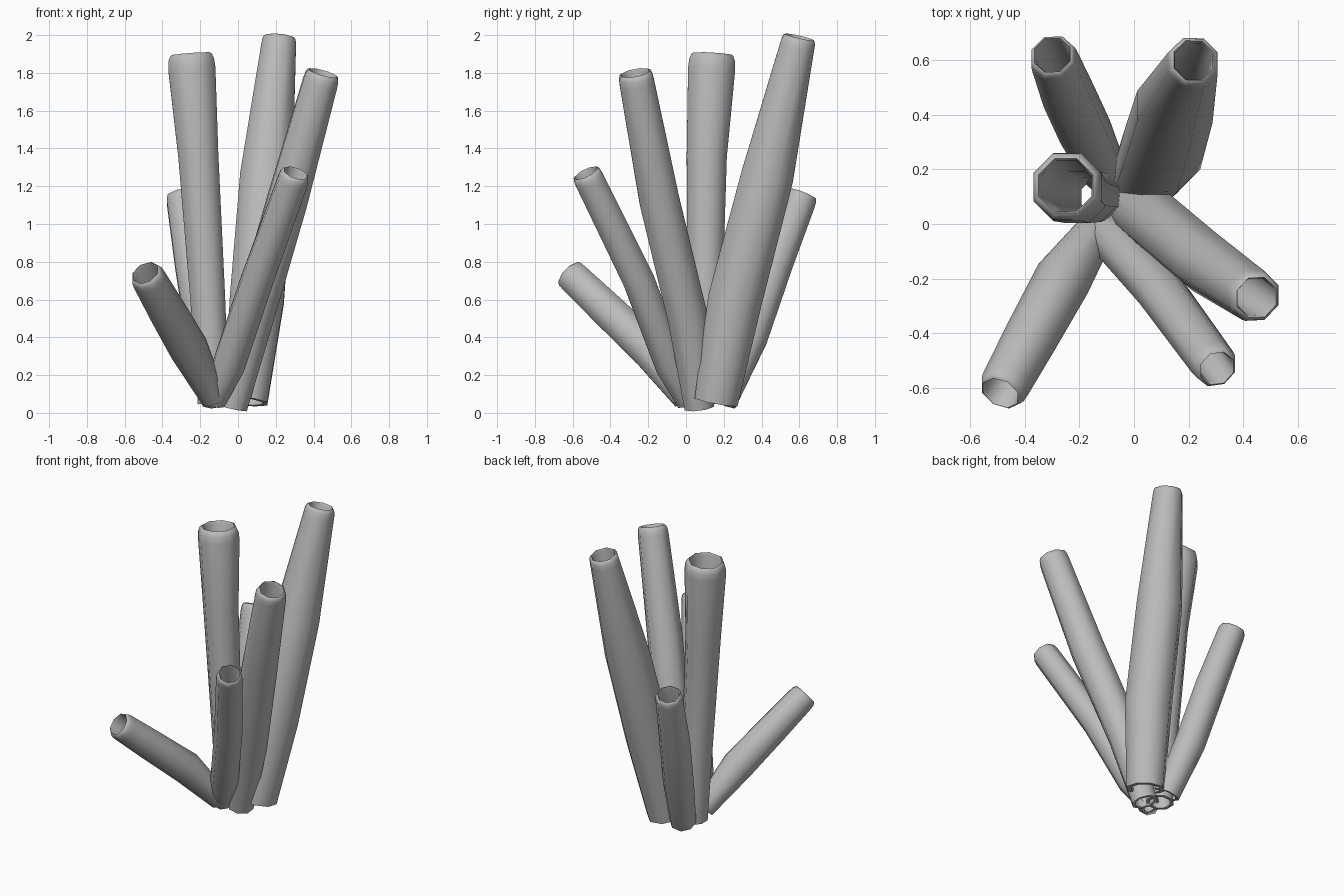
import bpy
import bmesh
from math import cos, sin, tau, radians
from mathutils import Vector

SIDES = 8

if "Cube" in bpy.data.objects:
    bpy.data.objects.remove(bpy.data.objects["Cube"])

# One stone grey for the whole cluster
grey = bpy.data.materials.new("stone_grey")
grey.use_nodes = True
colour = (0.5, 0.5, 0.5, 1)
grey.diffuse_color = colour
grey.node_tree.nodes["Principled BSDF"].inputs["Base Color"].default_value = colour


def add_ring(bm, centre, axis, radius):
    """Ring of vertices square to the axis."""
    u = (Vector((1, 0, 0)) - axis * axis.x).normalized()
    v = axis.cross(u)
    angles = [tau * (i + 0.5) / SIDES for i in range(SIDES)]
    return [bm.verts.new(centre + (u * cos(a) + v * sin(a)) * radius) for a in angles]


def tube(name, stations):
    """Hollow tube through (x, y, z, radius) stations with a rounded lip."""
    points = [Vector(s[:3]) for s in stations]
    radii = [s[3] for s in stations]
    last = len(points) - 1
    axes = [(points[min(i + 1, last)] - points[max(i - 1, 0)]).normalized()
            for i in range(last + 1)]
    tip, axis, r = points[-1], axes[-1], radii[-1]
    bm = bmesh.new()
    # Outer wall, lip, then inner wall back to the base
    rings = [add_ring(bm, p, a, q) for p, a, q in zip(points[:-1], axes, radii)]
    for drop, scale in ((0.6, 1), (0.25, 0.97), (0.06, 0.89), (0, 0.8), (0.15, 0.74)):
        rings.append(add_ring(bm, tip - axis * r * drop, axis, r * scale))
    for p, a, q in reversed(list(zip(points[:-1], axes, radii))):
        rings.append(add_ring(bm, p, a, q * 0.76))
    rings.append(rings[0])
    for low, high in zip(rings, rings[1:]):
        for i in range(SIDES):
            j = (i + 1) % SIDES
            bm.faces.new((low[i], low[j], high[j], high[i]))
    bmesh.ops.recalc_face_normals(bm, faces=bm.faces)
    mesh = bpy.data.meshes.new(name)
    bm.to_mesh(mesh)
    bm.free()
    mesh.materials.append(grey)
    obj = bpy.data.objects.new(name, mesh)
    bpy.context.collection.objects.link(obj)
    bpy.ops.object.select_all(action="DESELECT")
    obj.select_set(True)
    bpy.context.view_layer.objects.active = obj
    bpy.ops.object.shade_smooth_by_angle(angle=radians(50))


# Tubes fan out from a shared base
tube("upright_tube", [(-0.13, 0.1, 0.05, 0.09), (-0.16, 0.1, 0.6, 0.1),
                      (-0.21, 0.11, 1.36, 0.115), (-0.25, 0.14, 1.9, 0.135)])
tube("tallest_tube", [(0.04, 0.16, 0.06, 0.125), (0.1, 0.26, 0.6, 0.155),
                      (0.15, 0.43, 1.25, 0.15), (0.22, 0.6, 1.99, 0.1)])
tube("left_tube", [(-0.03, 0.07, 0.03, 0.085), (0.08, 0.01, 0.5, 0.115),
                   (0.26, -0.14, 1.12, 0.115), (0.45, -0.27, 1.8, 0.1)])
tube("front_left_tube", [(-0.13, 0.01, 0.06, 0.065), (-0.05, -0.08, 0.25, 0.09),
                         (0.1, -0.25, 0.7, 0.09), (0.305, -0.53, 1.27, 0.085)])
tube("short_tube", [(-0.13, -0.01, 0.08, 0.07), (-0.26, -0.2, 0.34, 0.105),
                    (-0.37, -0.4, 0.53, 0.1), (-0.49, -0.62, 0.74, 0.092)])
tube("back_tube", [(-0.11, 0.19, 0.06, 0.085), (-0.18, 0.34, 0.4, 0.1),
                   (-0.24, 0.47, 0.78, 0.1), (-0.3, 0.62, 1.16, 0.09)])
